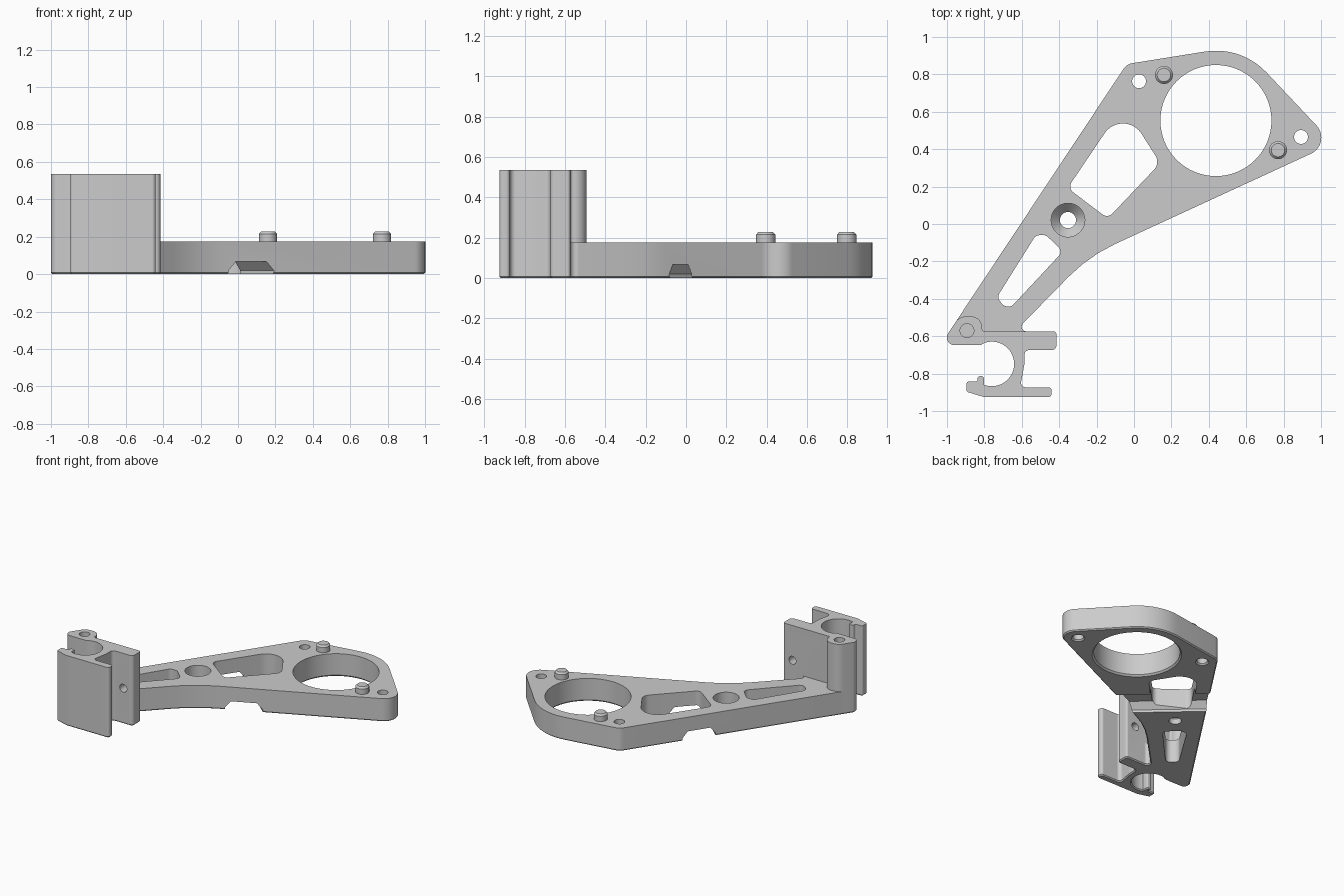
import bpy, bmesh
from math import sin, cos, pi, radians, tan
from mathutils import Vector, Matrix

if "Cube" in bpy.data.objects:
    bpy.data.objects.remove(bpy.data.objects["Cube"], do_unlink=True)

grey = bpy.data.materials.new("light grey metal")
grey.use_nodes = True
GREY = (0.6, 0.6, 0.6, 1)
grey.diffuse_color = GREY
grey.node_tree.nodes["Principled BSDF"].inputs["Base Color"].default_value = GREY

H_PLATE, H_BRACKET, CHAMFER = 0.175, 0.535, 0.008


def rounded(corners):
    """Outline from (x, y, radius) corners, each filleted with an arc."""
    pts = []
    for i, (x, y, r) in enumerate(corners):
        p = Vector((x, y))
        to_a = Vector(corners[i - 1][:2]) - p
        to_b = Vector(corners[(i + 1) % len(corners)][:2]) - p
        if r == 0:
            pts.append(p)
            continue
        a, b = to_a.normalized(), to_b.normalized()
        half = a.angle(b) / 2
        centre = p + (a + b).normalized() * (r / sin(half))
        start = p + a * (r / tan(half)) - centre
        end = p + b * (r / tan(half)) - centre
        sweep = start.angle_signed(end)
        n = max(3, int(abs(sweep) / radians(6)))
        for k in range(n + 1):
            t = -sweep * k / n
            pts.append(centre + Matrix.Rotation(t, 2) @ start)
    return pts


def make(name, bm, matrix=None):
    bmesh.ops.recalc_face_normals(bm, faces=bm.faces)
    if matrix:
        bm.transform(matrix)
    mesh = bpy.data.meshes.new(name)
    bm.to_mesh(mesh)
    bm.free()
    mesh.materials.append(grey)
    obj = bpy.data.objects.new(name, mesh)
    bpy.context.collection.objects.link(obj)
    return obj


def prism(name, outline, z0, z1, chamfer=0, matrix=None):
    bm = bmesh.new()
    base = bm.faces.new([bm.verts.new((p[0], p[1], z0 + chamfer)) for p in outline])
    new = bmesh.ops.extrude_face_region(bm, geom=[base], use_keep_orig=True)["geom"]
    for v in new:
        if isinstance(v, bmesh.types.BMVert):
            v.co.z = z1
    bmesh.ops.recalc_face_normals(bm, faces=bm.faces)
    if chamfer:
        bmesh.ops.inset_individual(bm, faces=[base], thickness=chamfer, depth=chamfer)
    return make(name, bm, matrix)


def lathe(name, x, y, profile, matrix=None, n=48):
    """Closed solid of revolution from (radius, height) rings."""
    bm = bmesh.new()
    rings = [[bm.verts.new((x + r * cos(2 * pi * k / n), y + r * sin(2 * pi * k / n), z))
              for k in range(n)] for r, z in profile]
    for lo, hi in zip(rings, rings[1:]):
        for k in range(n):
            j = (k + 1) % n
            bm.faces.new((lo[k], lo[j], hi[j], hi[k]))
    bm.faces.new(rings[0])
    bm.faces.new(rings[-1])
    return make(name, bm, matrix)


def cut(body, cutters):
    for c in cutters:
        mod = body.modifiers.new("cut", "BOOLEAN")
        mod.operation, mod.solver, mod.object = "DIFFERENCE", "EXACT", c
        with bpy.context.temp_override(object=body, active_object=body):
            bpy.ops.object.modifier_apply(modifier=mod.name)
        bpy.data.objects.remove(c, do_unlink=True)


def through(x, y, r, edge=0.01):
    """Through hole with a lightly chamfered bottom rim."""
    return lathe("hole_cutter", x, y, [(r + 2 * edge, -edge), (r, edge), (r, 0.3)], n=64)


# Arm plate with the ring end
heel = (-1.036, -0.648, 0.041)
arm = prism("arm_plate", rounded([
    heel, (-0.039, 0.855, 0.07), (0.574, 0.953, 0.37), (1.066, 0.431, 0.095),
    (-0.242, -0.172, 0.85), (-0.635, -0.574, 0.025), (-0.54, -0.574, 0),
    (-0.54, -0.6, 0), (-0.85, -0.61, 0), (-0.85, -0.648, 0)]), 0, H_PLATE, CHAMFER)

upper_pocket = rounded([(-0.355, 0.192, 0.04), (-0.056, 0.635, 0.118),
                        (0.14, 0.325, 0.06), (-0.14, 0.03, 0.04)])
lower_pocket = rounded([(-0.735, -0.395, 0.04), (-0.525, -0.06, 0.035), (-0.47, -0.06, 0.03),
                        (-0.38, -0.147, 0.035), (-0.672, -0.46, 0.04)])
# Trapezoid channel across the underside
ang = radians(48)
n, up = Vector((cos(ang), sin(ang), 0)), Vector((0, 0, 1))
channel = Matrix((n, up, n.cross(up))).transposed().to_4x4()
channel.translation = (-0.147, 0.168, 0)
trapezoid = [(-0.122, -0.05), (0.122, -0.05), (0.122, 0.02), (0.083, 0.067),
             (-0.083, 0.067), (-0.122, 0.02)]

cut(arm, [
    through(0.438, 0.553, 0.297, 0.012),
    through(0.027, 0.763, 0.037), through(0.893, 0.465, 0.037),
    prism("pocket_cutter", upper_pocket, -0.1, 0.3),
    prism("pocket_cutter", lower_pocket, -0.1, 0.3),
    prism("channel_cutter", trapezoid, -0.8, 0.8, 0, channel),
    # Recessed countersunk screw hole
    lathe("screw_cutter", -0.353, 0.021, [(0.043, -0.1), (0.043, 0.04), (0.09, 0.09), (0.09, 0.3)]),
])

# Tall clip bracket with an open round socket
socket = [(-0.76 + 0.119 * cos(radians(t)), -0.748 + 0.119 * sin(radians(t)), 0)
          for t in range(-110, 111, 5)]
bracket = prism("clip_bracket", rounded([
    heel, (-0.934, -0.494, 0.072), (-0.812, -0.494, 0.06), (-0.812, -0.574, 0.015),
    (-0.415, -0.574, 0.015), (-0.415, -0.674, 0.025), (-0.585, -0.674, 0.025),
    (-0.586, -0.75, 0.1), (-0.609, -0.873, 0.025), (-0.44, -0.873, 0.02),
    (-0.44, -0.926, 0.02), (-0.8, -0.926, 0.05), (-0.895, -0.897, 0.012),
    (-0.895, -0.842, 0.012), (-0.837, -0.842, 0.01), (-0.837, -0.814, 0.012),
    (-0.802, -0.814, 0.012)] + socket + [(-0.82, -0.648, 0)]), 0, H_BRACKET, CHAMFER)
cross = Matrix.Translation((-0.494, -0.625, 0.27)) @ Matrix.Rotation(pi / 2, 4, "X")
cut(bracket, [
    lathe("boss_hole_cutter", -0.893, -0.57, [(0.037, 0.25), (0.037, 0.7)]),
    lathe("cross_hole_cutter", 0, 0, [(0.03, -0.1), (0.03, 0.1)], cross),
])

# Locating pegs on the ring
pegs = [lathe("locating_peg_" + side, x, y,
              [(0.048, 0.16), (0.048, 0.215), (0.036, 0.228)])
        for side, x, y in (("back", 0.16, 0.797), ("side", 0.77, 0.395))]

bpy.ops.object.select_all(action="DESELECT")
for obj in [arm, bracket] + pegs:
    obj.select_set(True)
bpy.context.view_layer.objects.active = arm
bpy.ops.object.shade_smooth_by_angle(angle=radians(25))
